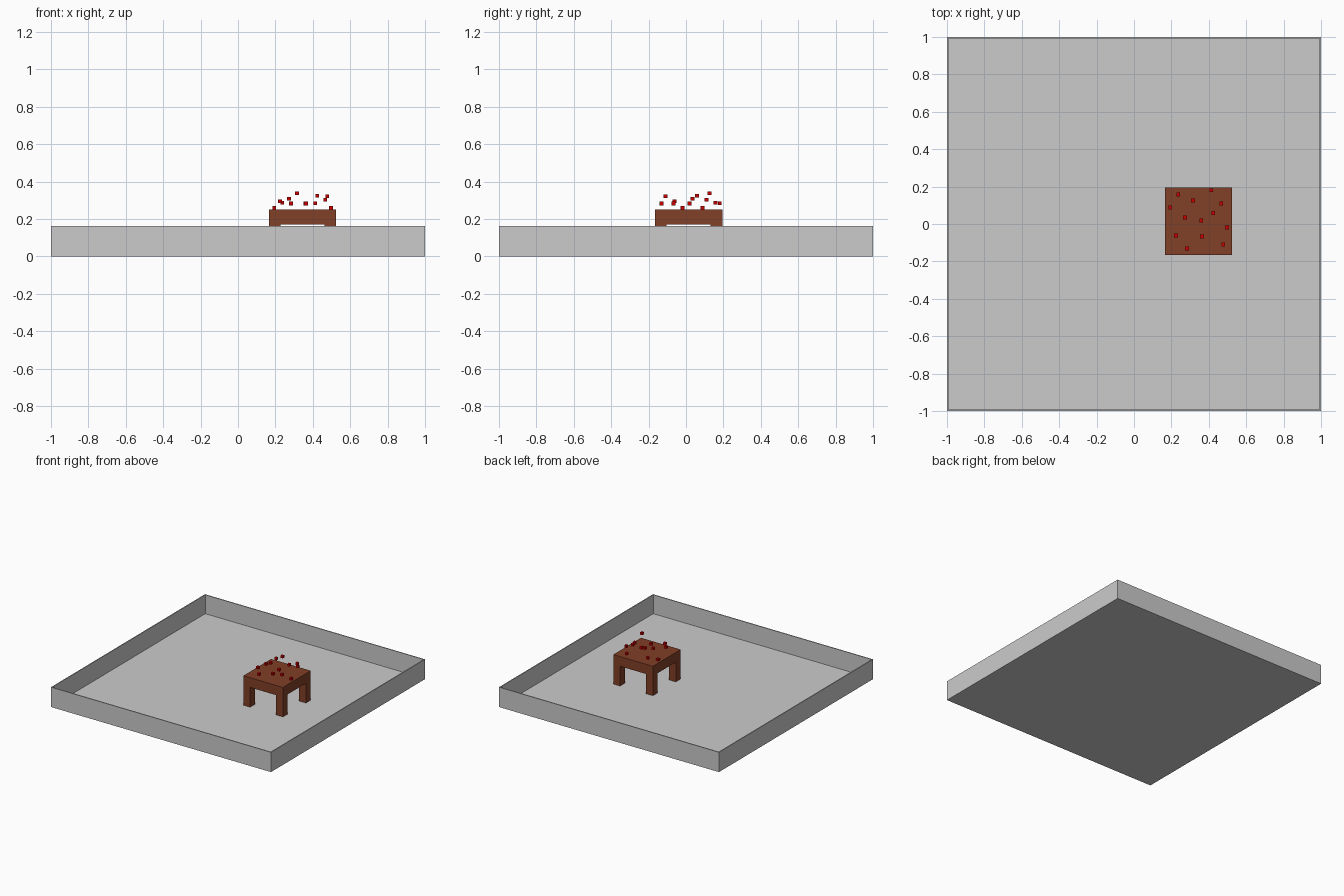
import bpy

if "Cube" in bpy.data.objects:
    bpy.data.objects.remove(bpy.data.objects["Cube"])


def material(name, color):
    m = bpy.data.materials.new(name)
    m.diffuse_color = color
    m.use_nodes = True
    m.node_tree.nodes["Principled BSDF"].inputs["Base Color"].default_value = m.diffuse_color
    return m


def box(name, x0, x1, y0, y1, z0, z1, mat=None):
    bpy.ops.mesh.primitive_cube_add(
        size=1, location=((x0 + x1) / 2, (y0 + y1) / 2, (z0 + z1) / 2))
    o = bpy.context.object
    o.name = name
    o.scale = (x1 - x0, y1 - y0, z1 - z0)
    bpy.ops.object.transform_apply(location=False, rotation=False, scale=True)
    if mat:
        o.data.materials.append(mat)
    return o


brown = material("brown", (0.22, 0.05, 0.02, 1))
red = material("red", (0.6, 0.0, 0.0, 1))

# Square tray: thin floor and four thin walls
T, H = 0.008, 0.163
box("tray_floor", -1, 1, -1, 1, 0, T)
box("tray_wall_left", -1, -1 + T, -1, 1, T, H)
box("tray_wall_right", 1 - T, 1, -1, 1, T, H)
box("tray_wall_front", -1 + T, 1 - T, -1, -1 + T, T, H)
box("tray_wall_back", -1 + T, 1 - T, 1 - T, 1, T, H)

# Small table
cx, cy, half, leg = 0.345, 0.014, 0.18, 0.062
box("table_top", cx - half, cx + half, cy - half, cy + half, 0.17, 0.25, brown)
off = half - leg / 2
for sx, side in ((-1, "left"), (1, "right")):
    for sy, end in ((-1, "front"), (1, "back")):
        x, y = cx + sx * off, cy + sy * off
        box(f"table_leg_{end}_{side}", x - leg / 2, x + leg / 2,
            y - leg / 2, y + leg / 2, T, 0.17, brown)

# Sparks floating above the table
sparks = [
    (.236, .158, .287), (.413, .180, .284), (.194, .088, .259),
    (.316, .126, .337), (.466, .110, .303), (.424, .059, .324),
    (.273, .035, .308), (.359, .019, .282), (.497, -.019, .259),
    (.225, -.062, .295), (.364, -.067, .282), (.477, -.110, .322),
    (.283, -.131, .282),
]
r = 0.01
for i, (x, y, z) in enumerate(sparks):
    box(f"spark_{i + 1}", x - r, x + r, y - r, y + r, z - r, z + r, red)
